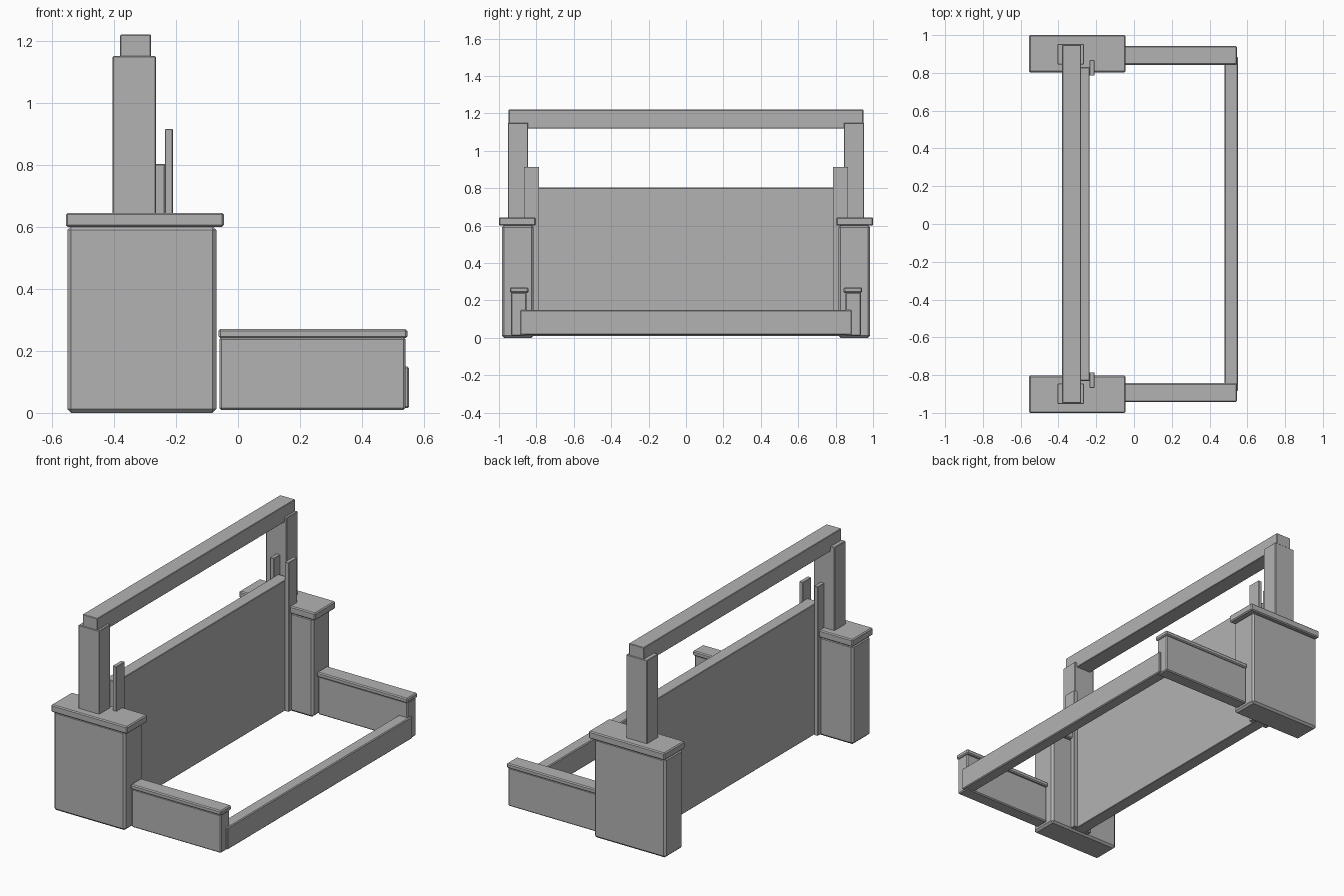
import bpy

cube = bpy.data.objects.get("Cube")
if cube:
    bpy.data.objects.remove(cube, do_unlink=True)

# One concrete grey for every part
concrete = bpy.data.materials.new("concrete_grey")
concrete.use_nodes = True
grey = (0.45, 0.45, 0.45, 1.0)
concrete.diffuse_color = grey
concrete.node_tree.nodes["Principled BSDF"].inputs["Base Color"].default_value = grey


def box(name, x, y, z, bevel=0.004):
    """Bevelled box spanning the given (low, high) ranges."""
    spans = (x, y, z)
    bpy.ops.mesh.primitive_cube_add(size=1, location=[(a + b) / 2 for a, b in spans])
    obj = bpy.context.object
    obj.name = name
    obj.scale = [b - a for a, b in spans]
    bpy.ops.object.transform_apply(location=False, rotation=False, scale=True)
    obj.data.materials.append(concrete)
    mod = obj.modifiers.new("Edge bevel", 'BEVEL')
    mod.width = bevel
    mod.segments = 1
    return obj


def pair(name, x, y, z, bevel=0.004):
    """The same box on both banks, y given for the rear bank."""
    box("rear_" + name, x, y, z, bevel)
    box("front_" + name, x, (-y[1], -y[0]), z, bevel)


# Tall piers with overhanging caps
pair("pier", (-0.55, -0.07), (0.815, 0.985), (0, 0.602), 0.012)
pair("pier_cap", (-0.555, -0.045), (0.803, 1.0), (0.6, 0.645), 0.006)

# Low wing walls with copings
pair("wing_wall", (-0.06, 0.54), (0.853, 0.936), (0.01, 0.243), 0.006)
pair("wing_coping", (-0.063, 0.546), (0.843, 0.942), (0.241, 0.27), 0.006)

# Lifting frame above the piers
pair("frame_post", (-0.405, -0.265), (0.845, 0.952), (0.63, 1.15), 0.003)
box("frame_beam", (-0.38, -0.28), (-0.948, 0.948), (1.12, 1.22), 0.003)

# Gate panel held between paired guide strips
box("gate_panel", (-0.31, -0.235), (-0.83, 0.83), (0.01, 0.803), 0.003)
pair("downstream_guide", (-0.235, -0.21), (0.785, 0.867), (0.01, 0.915), 0.002)
pair("upstream_guide", (-0.335, -0.31), (0.785, 0.867), (0.01, 0.915), 0.002)

# End sill joining the wing walls
box("end_sill", (0.48, 0.551), (-0.886, 0.886), (0.015, 0.15), 0.005)
